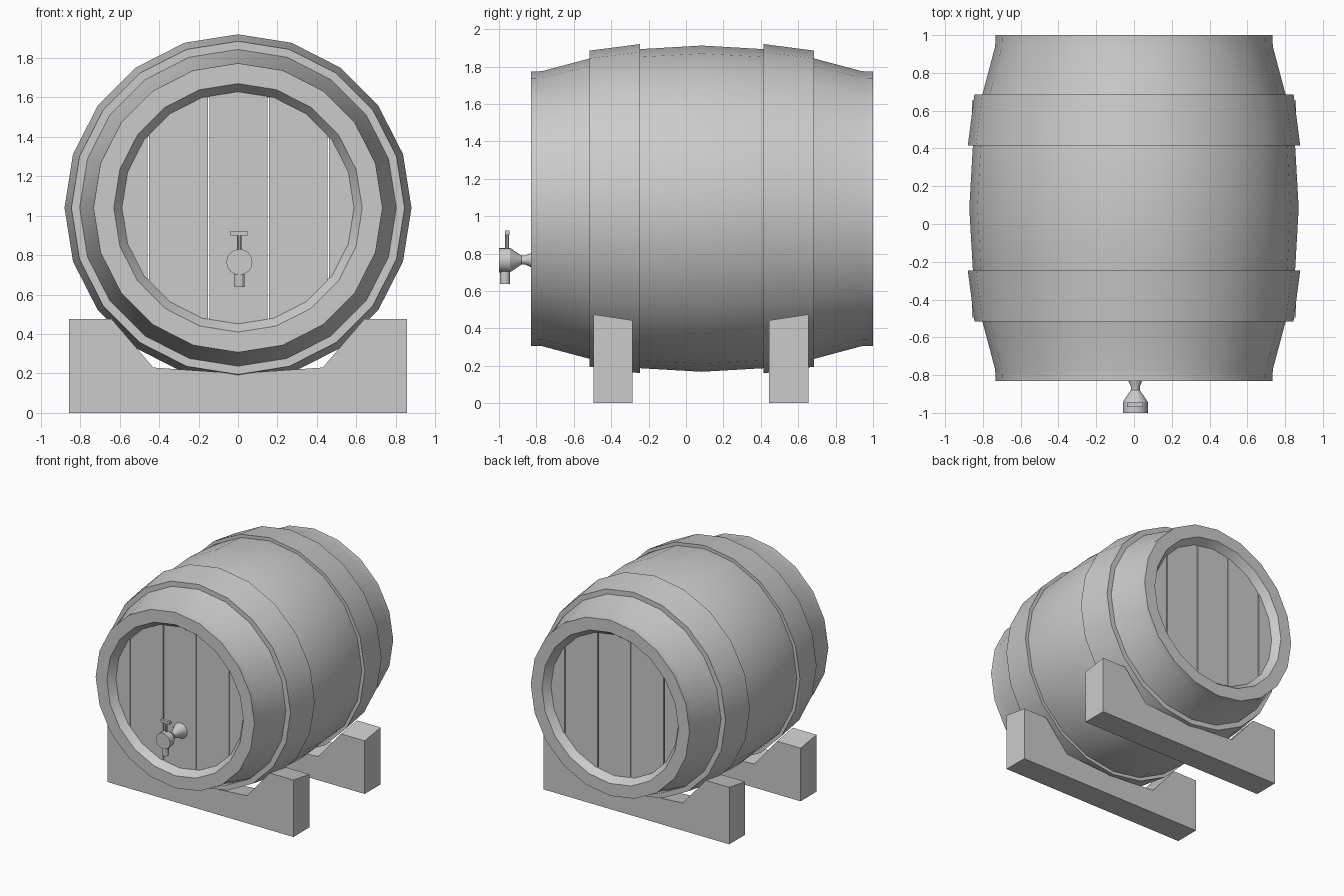
import bpy, bmesh, math
from mathutils import Vector, Matrix

if "Cube" in bpy.data.objects:
    bpy.data.objects.remove(bpy.data.objects["Cube"])

CZ = 1.04      # height of barrel axis
MID = 0.085    # middle of barrel along y


def finish(bm, name, smooth=None):
    bmesh.ops.recalc_face_normals(bm, faces=bm.faces)
    me = bpy.data.meshes.new(name)
    bm.to_mesh(me)
    bm.free()
    ob = bpy.data.objects.new(name, me)
    bpy.context.collection.objects.link(ob)
    if smooth:
        bpy.ops.object.select_all(action='DESELECT')
        ob.select_set(True)
        bpy.context.view_layer.objects.active = ob
        bpy.ops.object.shade_smooth_by_angle(angle=math.radians(smooth))
    return ob


def lathe(name, profile, sides, centre, closed=False, vertical=False, smooth=25):
    """Revolve (position, radius) points about the y axis, or z if vertical."""
    bm = bmesh.new()
    rings = []
    for p, r in profile:
        ring = []
        for i in range(sides):
            a = 2 * math.pi * i / sides
            c, s = r * math.cos(a), r * math.sin(a)
            off = Vector((c, s, p)) if vertical else Vector((c, p, s))
            ring.append(bm.verts.new(Vector(centre) + off))
        rings.append(ring)
    pairs = list(zip(rings, rings[1:]))
    if closed:
        pairs.append((rings[-1], rings[0]))
    for a, b in pairs:
        for i in range(sides):
            j = (i + 1) % sides
            bm.faces.new((a[i], a[j], b[j], b[i]))
    if not closed:
        bm.faces.new(rings[0])
        bm.faces.new(rings[-1])
    return finish(bm, name, smooth)


def box(name, lo, hi):
    lo, hi = Vector(lo), Vector(hi)
    bm = bmesh.new()
    bmesh.ops.create_cube(bm, size=1, matrix=Matrix.Translation((lo + hi) / 2)
                          @ Matrix.Diagonal((*(hi - lo), 1)))
    return finish(bm, name)


def mirrored(half):
    """Mirror a front half profile about the barrel middle."""
    return half + [(2 * MID - p, r) for p, r in reversed(half)]


# Barrel shell: bulging outside, bevelled rims, straight bore
outer = mirrored([(-0.83, 0.733), (-0.77, 0.735), (-0.515, 0.803), (-0.245, 0.853)])
outer.insert(4, (MID, 0.872))
bore = [(2 * MID - p, r) for p, r in [(-0.83, 0.63), (-0.765, 0.585)]]
bore += [(-0.765, 0.585), (-0.83, 0.63)]
lathe("barrel_body", outer + bore, 20, (0, 0, CZ), closed=True)

# Two hoops
for name, s in (("front_hoop", -1), ("back_hoop", 1)):
    section = [(0.60, 0.76), (0.60, 0.845), (0.33, 0.88), (0.33, 0.80)]
    lathe(name, [(MID + s * p, r) for p, r in section], 20, (0, 0, CZ), closed=True)

# Barrel heads: a disc split into five planks with narrow gaps
cuts = [-0.7, -0.455, -0.148, 0.154, 0.458, 0.7]
for end, y in (("front", -0.755), ("back", 0.925)):
    for i, (x0, x1) in enumerate(zip(cuts, cuts[1:])):
        bm = bmesh.new()
        bmesh.ops.create_cone(bm, cap_ends=True, segments=20, radius1=0.592,
                              radius2=0.592, depth=0.03,
                              matrix=Matrix.Translation((0, y, CZ))
                              @ Matrix.Rotation(math.pi / 2, 4, 'X'))
        for x, n in ((x0 + 0.004, -1), (x1 - 0.004, 1)):
            res = bmesh.ops.bisect_plane(bm, geom=bm.verts[:] + bm.edges[:] + bm.faces[:],
                                         plane_co=(x, 0, 0), plane_no=(n, 0, 0),
                                         clear_outer=True)
            rim = [e for e in res["geom_cut"] if isinstance(e, bmesh.types.BMEdge)]
            if rim:
                bmesh.ops.holes_fill(bm, edges=rim)
        finish(bm, f"{end}_plank_{i + 1}")

# Cradle stands: notched blocks whose upper side follows the bulge
half = [(0.858, 0.475), (0.64, 0.475), (0.43, 0.23), (0.0, 0.20)]
top = half + [(-x, z) for x, z in reversed(half[:-1])]
for name, s in (("front_stand", -1), ("back_stand", 1)):
    bm = bmesh.new()
    loops = []
    for d, drop in ((0.575, 0), (0.365, 0.032)):
        y = MID + s * d - 0.005
        pts = [(x, y, z - drop) for x, z in top] + [(-0.858, y, 0), (0, y, 0), (0.858, y, 0)]
        loops.append([bm.verts.new(p) for p in pts])
    a, b = loops
    n = len(a)
    for i in range(n):
        j = (i + 1) % n
        bm.faces.new((a[i], a[j], b[j], b[i]))
    for loop in loops:
        bm.faces.new(loop)
    finish(bm, name)

# Tap: waisted body, spout, stem and cross handle
TX, TZ = 0.007, 0.765
lathe("tap_body", [(-1.0, 0.066), (-0.942, 0.066), (-0.88, 0.024), (-0.86, 0.024),
                   (-0.768, 0.065)], 16, (TX, 0, TZ))
lathe("tap_spout", [(0.638, 0.026), (0.74, 0.026)], 12, (TX, -0.968, 0), vertical=True)
lathe("tap_stem", [(0.79, 0.011), (0.91, 0.011)], 10, (TX, -0.956, 0), vertical=True)
box("tap_handle", (TX - 0.045, -0.968, 0.90), (TX + 0.04, -0.944, 0.922))
